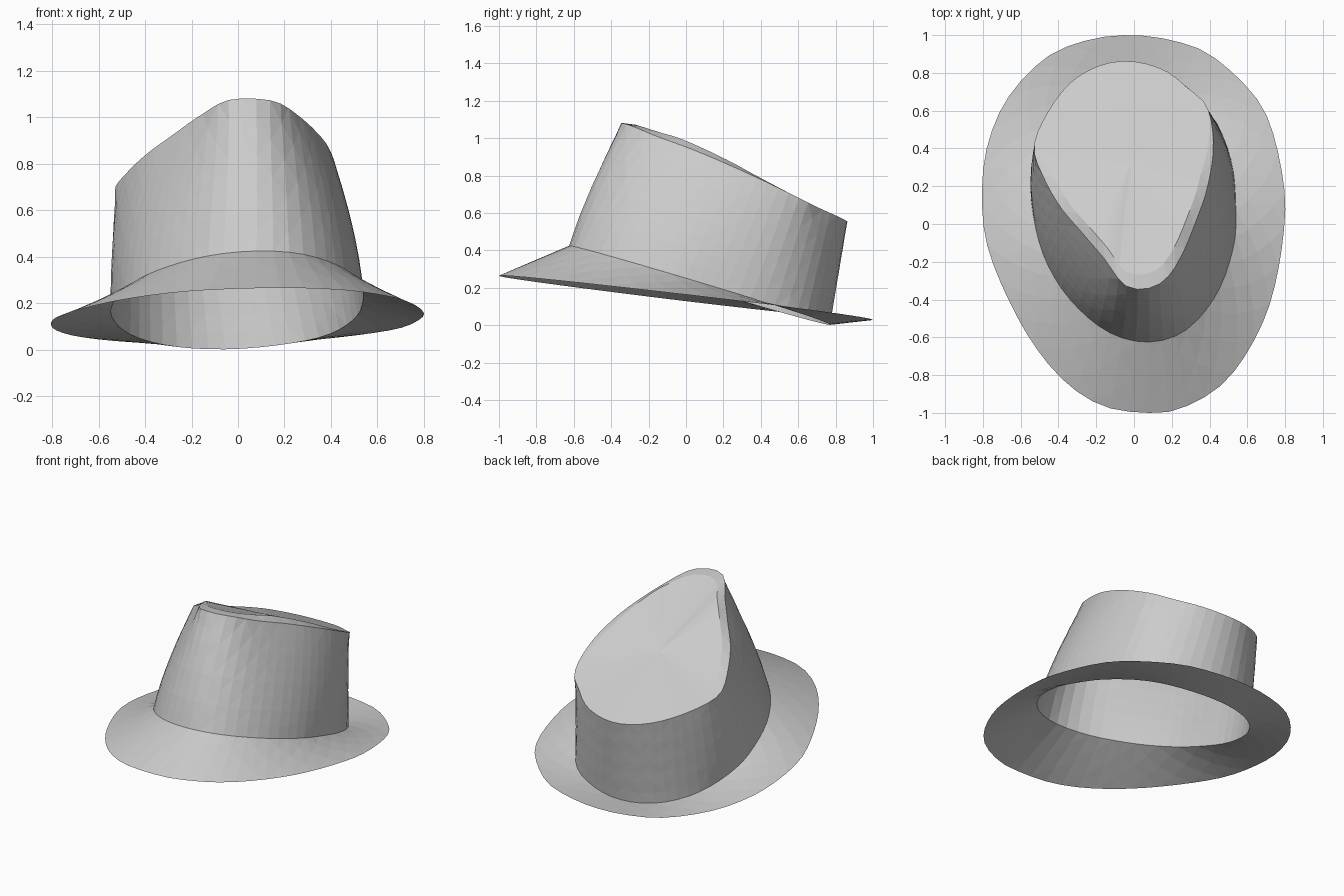
import bpy
import bmesh
from mathutils import Vector
from mathutils.geometry import interpolate_bezier

cube = bpy.data.objects.get("Cube")
if cube:
    bpy.data.objects.remove(cube)

SEGMENTS = 56


def clamp(value):
    return min(1, max(0, value))


def closed_loop(points, count=SEGMENTS):
    """Smooth closed curve through points, resampled at even spacing."""
    pts = [Vector(p) for p in points]
    n = len(pts)
    dense = []
    for i in range(n):
        a, b, c, d = (pts[(i + k) % n] for k in (-1, 0, 1, 2))
        reach = (c - b).length / 3
        start = b + (c - a).normalized() * reach
        end = c - (d - b).normalized() * reach
        dense += interpolate_bezier(b, start, end, c, 17)[:-1]
    dense.append(dense[0])
    lengths = [(q - p).length for p, q in zip(dense, dense[1:])]
    step = sum(lengths) / count
    result, travelled = [], 0.0
    for p, q, length in zip(dense, dense[1:], lengths):
        while len(result) < count and len(result) * step <= travelled + length:
            result.append(p.lerp(q, (len(result) * step - travelled) / length))
        travelled += length
    return result


def centre_of(ring):
    return sum(ring, Vector()) / len(ring)


def blend(first, second, t):
    return [a.lerp(b, t) for a, b in zip(first, second)]


def wall_ring(low, high, t):
    """Loop of the crown wall: rounded corners, swelled towards the front."""
    ring = blend(low, high, t)
    swell = 4 * t * (1 - t)
    for _ in range(round(4 * swell)):
        ring = [(ring[i - 1] + 2 * p + ring[(i + 1) % SEGMENTS]) / 4
                for i, p in enumerate(ring)]
    middle = centre_of(ring)
    for p in ring:
        out = p - middle
        out.z = 0
        p += out.normalized() * swell * (.01 + .025 * clamp(.6 - p.y))
    return ring


def base_height(x, y):
    return 0.235 - 0.3 * y + 0.03 * x


def edge_height(x, y):
    return 0.146 - 0.117 * y + 0.022 * x


def lift(outline, height):
    return [(x, y, height(x, y)) for x, y in outline]


def make_shell(name, rings, material, cap=False):
    """Skin a stack of loops with triangles."""
    bm = bmesh.new()
    rows = [[bm.verts.new(p) for p in ring] for ring in rings]
    for row, (low, high) in enumerate(zip(rows, rows[1:])):
        for i in range(SEGMENTS):
            j = (i + 1) % SEGMENTS
            a, b, c, d = low[i], low[j], high[j], high[i]
            if (i + row) % 2:
                bm.faces.new((a, b, c))
                bm.faces.new((a, c, d))
            else:
                bm.faces.new((a, b, d))
                bm.faces.new((b, c, d))
    if cap:
        tip = bm.verts.new(centre_of(rings[-1]))
        for a, b in zip(rows[-1], rows[-1][1:] + rows[-1][:1]):
            bm.faces.new((a, b, tip))
    mesh = bpy.data.meshes.new(name)
    bm.to_mesh(mesh)
    bm.free()
    mesh.materials.append(material)
    obj = bpy.data.objects.new(name, mesh)
    bpy.context.collection.objects.link(obj)


felt = bpy.data.materials.new("light grey felt")
felt.use_nodes = True
felt.diffuse_color = (0.6, 0.6, 0.6, 1)
felt.node_tree.nodes["Principled BSDF"].inputs["Base Color"].default_value = (0.6, 0.6, 0.6, 1)

# Outer edge of the brim, from the front counter-clockwise
brim_edge = closed_loop(lift([
    (.08, -1), (.24, -.98), (.46, -.855), (.62, -.645), (.735, -.37), (.8, .05),
    (.775, .32), (.695, .59), (.57, .755), (.38, .91), (.19, .975), (-.02, 1),
    (-.24, .975), (-.46, .885), (-.67, .665), (-.775, .42), (-.805, .18),
    (-.785, -.08), (-.695, -.335), (-.54, -.625), (-.36, -.84), (-.16, -.965)],
    edge_height))

# Line where the crown meets the brim
crown_base = closed_loop(lift([
    (.08, -.625), (.27, -.565), (.435, -.375), (.525, -.13), (.54, .05),
    (.51, .355), (.38, .615), (.16, .74), (-.08, .77), (-.3, .695),
    (-.465, .515), (-.545, .24), (-.525, 0), (-.46, -.21), (-.33, -.41),
    (-.13, -.575)], base_height))

# Outer edge around the top of the crown
ridge = closed_loop([
    (.08, -.34, 1.08), (.17, -.29, 1.065), (.25, -.17, 1.015), (.33, .02, .945),
    (.39, .2, .87), (.42, .42, .77), (.385, .625, .67), (.29, .715, .625),
    (.16, .815, .58), (-.02, .862, .555), (-.18, .84, .56), (-.34, .745, .59),
    (-.475, .56, .64), (-.53, .4, .69), (-.48, .25, .76), (-.39, .09, .845),
    (-.28, -.04, .925), (-.16, -.18, 1.01), (-.04, -.33, 1.075)])

# Top panel, joined to the edge by a raised bevel that fades out at the back
middle = centre_of(ridge)
panel = []
for p in ridge:
    front = clamp((.65 - p.y) / .4)
    q = p.lerp(middle, .12 * front)
    q.z = p.z + .028 * front * clamp((p.y + .3) / .2) - .01 * front
    panel.append(q)
panel_middle = centre_of(panel)
panel_rings = [[p.lerp(panel_middle, t) for p in panel] for t in (0, .35, .7)]

make_shell("brim", [blend(brim_edge, crown_base, i / 4) for i in range(5)], felt)
make_shell("crown_wall", [wall_ring(crown_base, ridge, i / 8) for i in range(9)], felt)
make_shell("crown_top", [ridge] + panel_rings, felt, cap=True)
